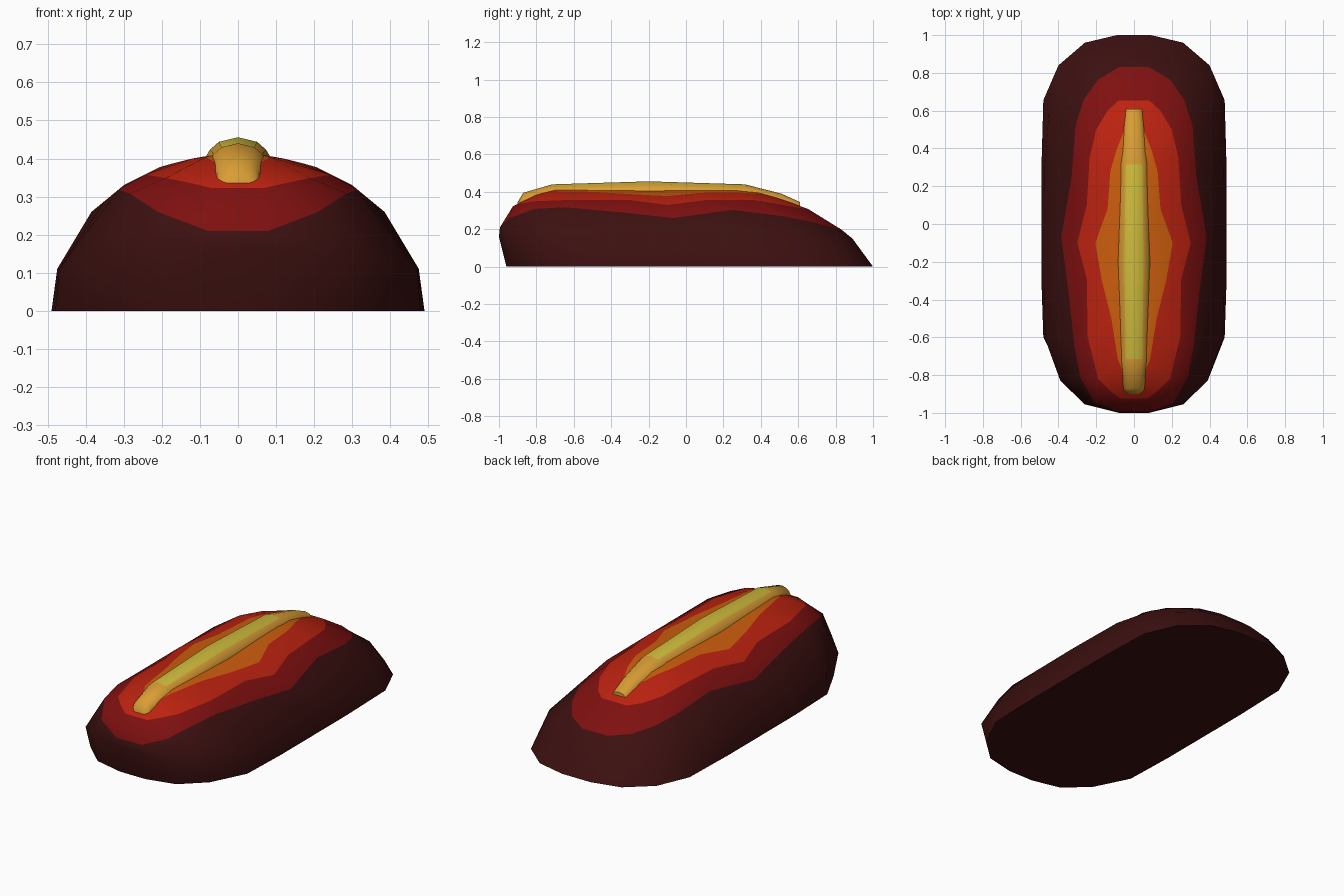
import bpy, bmesh, math

if "Cube" in bpy.data.objects:
    bpy.data.objects.remove(bpy.data.objects["Cube"])


def material(name, rgb):
    m = bpy.data.materials.new(name)
    m.diffuse_color = (*rgb, 1)
    m.use_nodes = True
    m.node_tree.nodes["Principled BSDF"].inputs["Base Color"].default_value = m.diffuse_color
    return m


CHAR = material("charred brown", (0.045, 0.005, 0.005))
DEEP = material("deep red", (0.21, 0.005, 0.005))
RED = material("glowing red", (0.50, 0.016, 0.005))
ORANGE = material("orange", (0.60, 0.11, 0.004))
GOLD = material("gold", (0.70, 0.34, 0.035))
YELLOW = material("pale yellow", (0.62, 0.50, 0.045))


def lookup(table, v):
    # piecewise linear interpolation on a sorted table
    for (a, p), (b, q) in zip(table, table[1:]):
        if v <= b:
            return p + (q - p) * max(0, v - a) / (b - a)
    return table[-1][1]


TOP = 0.41
ACROSS = [(0, .41), (.08, .41), (.2, .38), (.3, .33), (.385, .26), (.475, .11), (.49, 0)]
ALONG = [(-1, .16), (-.995, .21), (-.93, .32), (-.87, .355), (-.8, .385), (-.7, .41),
         (.2, .41), (.35, .405), (.55, .35), (.65, .31), (.81, .215), (.89, .15), (1, 0)]


def height(x, y):
    return lookup(ACROSS, x) + lookup(ALONG, y) - TOP


def finish(name, bm, mats, angle):
    bmesh.ops.recalc_face_normals(bm, faces=bm.faces[:])
    me = bpy.data.meshes.new(name)
    bm.to_mesh(me)
    bm.free()
    for m in mats:
        me.materials.append(m)
    ob = bpy.data.objects.new(name, me)
    bpy.context.collection.objects.link(ob)
    bpy.ops.object.select_all(action='DESELECT')
    ob.select_set(True)
    bpy.context.view_layer.objects.active = ob
    bpy.ops.object.shade_smooth_by_angle(angle=math.radians(angle))
    return ob


# Half outlines (x, y) running from the back to the front
base = [(.09, 1), (.26, .96), (.40, .84), (.48, .655), (.49, .3), (.49, 0),
        (.49, -.3), (.48, -.6), (.38, -.80), (.25, -.92), (.08, -.96)]
side = [(.08, .89), (.235, .86), (.37, .76), (.45, .6), (.473, .3), (.475, 0),
        (.475, -.3), (.47, -.61), (.39, -.83), (.26, -.955), (.08, -1)]
deep = [(.08, .83), (.19, .765), (.265, .66), (.31, .52), (.33, .25), (.385, -.07),
        (.35, -.33), (.315, -.65), (.285, -.81), (.21, -.945), (.08, -.995)]
red = [(.08, .655), (.14, .60), (.20, .50), (.235, .35), (.25, .1), (.30, -.1),
       (.25, -.29), (.245, -.6), (.19, -.82), (.13, -.88), (.07, -.925)]
orange = [(.03, .52), (.05, .50), (.09, .40), (.125, .28), (.14, .08), (.205, -.1),
          (.17, -.3), (.12, -.5), (.085, -.72), (.05, -.80), (.03, -.83)]
crest = [(min(x, .07) * .9, y * .97) for x, y in orange]
side_z = [.15, .14, .13, .12, .11, .11, .11, .11, .125, .145, .16]

# Mound: stacked rings, one colour for each band
halves = [[(x, y, 0) for x, y in base],
          [(x, y, z) for (x, y), z in zip(side, side_z)]]
halves += [[(x, y, height(x, y)) for x, y in r] for r in (deep, red, orange, crest)]
bm = bmesh.new()
rings = []
for half in halves:
    full = half + [(-x, y, z) for x, y, z in reversed(half)]
    rings.append([bm.verts.new(p) for p in full])
n = len(rings[0])
for (lo, hi), colour in zip(zip(rings, rings[1:]), (0, 0, 1, 2, 3)):
    for i in range(n):
        j = (i + 1) % n
        bm.faces.new((lo[i], lo[j], hi[j], hi[i])).material_index = colour
bm.faces.new(rings[0][::-1])
for i in range(n // 2 - 1):
    r = rings[-1]
    bm.faces.new((r[i], r[i + 1], r[n - 2 - i], r[n - 1 - i])).material_index = 3
finish("mound", bm, [CHAR, DEEP, RED, ORANGE], 50)

# Ridge: rounded bar lofted along y, (y, half width, top height)
stations = [(.61, .048, .345), (.51, .055, .39), (.315, .075, .44), (-.2, .087, .456),
            (-.715, .075, .44), (-.87, .055, .395), (-.90, .048, .345)]
bm = bmesh.new()
loops = []
for y, w, z in stations:
    drop = .055 * w / .087
    half = [(w, .25), (w, z - drop), (.85 * w, z - drop * .6), (.58 * w, z - drop * .22)]
    pts = half + [(0, z)] + [(-x, h) for x, h in reversed(half)]
    loops.append([bm.verts.new((x, y, h)) for x, h in pts])
m = len(loops[0])
for s, (a, b) in enumerate(zip(loops, loops[1:])):
    for i in range(m):
        j = (i + 1) % m
        f = bm.faces.new((a[i], a[j], b[j], b[i]))
        # pale stripe along the top of the middle stretch
        f.material_index = 1 if s in (2, 3) and i in (3, 4) else 0
bm.faces.new(loops[0])
bm.faces.new(loops[-1][::-1])
finish("ridge", bm, [GOLD, YELLOW], 50)
